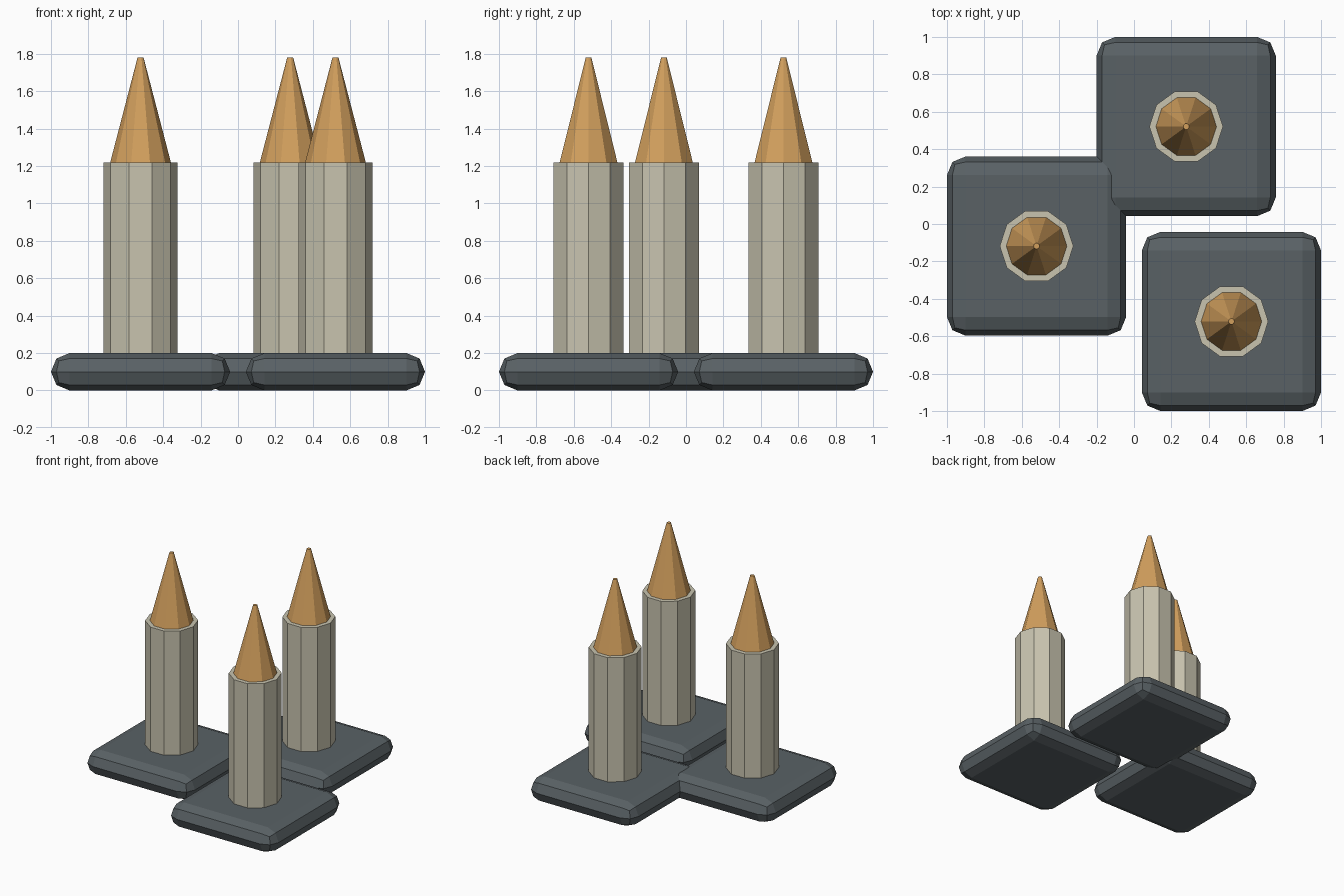
import bpy, bmesh, math
from mathutils import Matrix

if "Cube" in bpy.data.objects:
    bpy.data.objects.remove(bpy.data.objects["Cube"])


def material(name, color):
    m = bpy.data.materials.new(name)
    m.diffuse_color = (*color, 1)
    m.use_nodes = True
    m.node_tree.nodes["Principled BSDF"].inputs["Base Color"].default_value = m.diffuse_color
    return m


STONE = material("dark_slate", (0.10, 0.12, 0.13))
PALE = material("pale_stone", (0.58, 0.55, 0.43))
OCHRE = material("ochre", (0.65, 0.35, 0.11))


def finish(bm, name, mat, loc):
    bmesh.ops.recalc_face_normals(bm, faces=bm.faces)
    me = bpy.data.meshes.new(name)
    bm.to_mesh(me)
    bm.free()
    me.materials.append(mat)
    ob = bpy.data.objects.new(name, me)
    ob.location = loc
    bpy.context.collection.objects.link(ob)


def slab(name, x, y, side=0.958, height=0.2):
    bm = bmesh.new()
    bmesh.ops.create_cube(bm, size=1, matrix=Matrix.Diagonal((side, side, height, 1)))
    # rounding takes up the full half height
    bmesh.ops.bevel(bm, geom=bm.edges[:], offset=height / 2 - 0.0002, segments=2,
                    profile=0.5, affect='EDGES')
    bmesh.ops.remove_doubles(bm, verts=bm.verts, dist=0.001)
    finish(bm, name, STONE, (x, y, height / 2))


def taper(name, mat, x, y, z0, z1, r0, r1):
    # ten-sided shaft with corners on the x axis
    bm = bmesh.new()
    bmesh.ops.create_cone(bm, cap_ends=True, segments=10, radius1=r0, radius2=r1,
                          depth=z1 - z0, matrix=Matrix.Rotation(math.pi / 2, 4, 'Z'))
    finish(bm, name, mat, (x, y, (z0 + z1) / 2))


# three spires: left, back, front right
for tag, x, y in (("left", -0.521, -0.118), ("back", 0.279, 0.521), ("right", 0.521, -0.521)):
    slab(f"base_slab_{tag}", x, y)
    taper(f"column_{tag}", PALE, x, y, 0.2, 1.22, 0.197, 0.197)
    taper(f"spire_{tag}", OCHRE, x, y, 1.22, 1.78, 0.162, 0.016)
